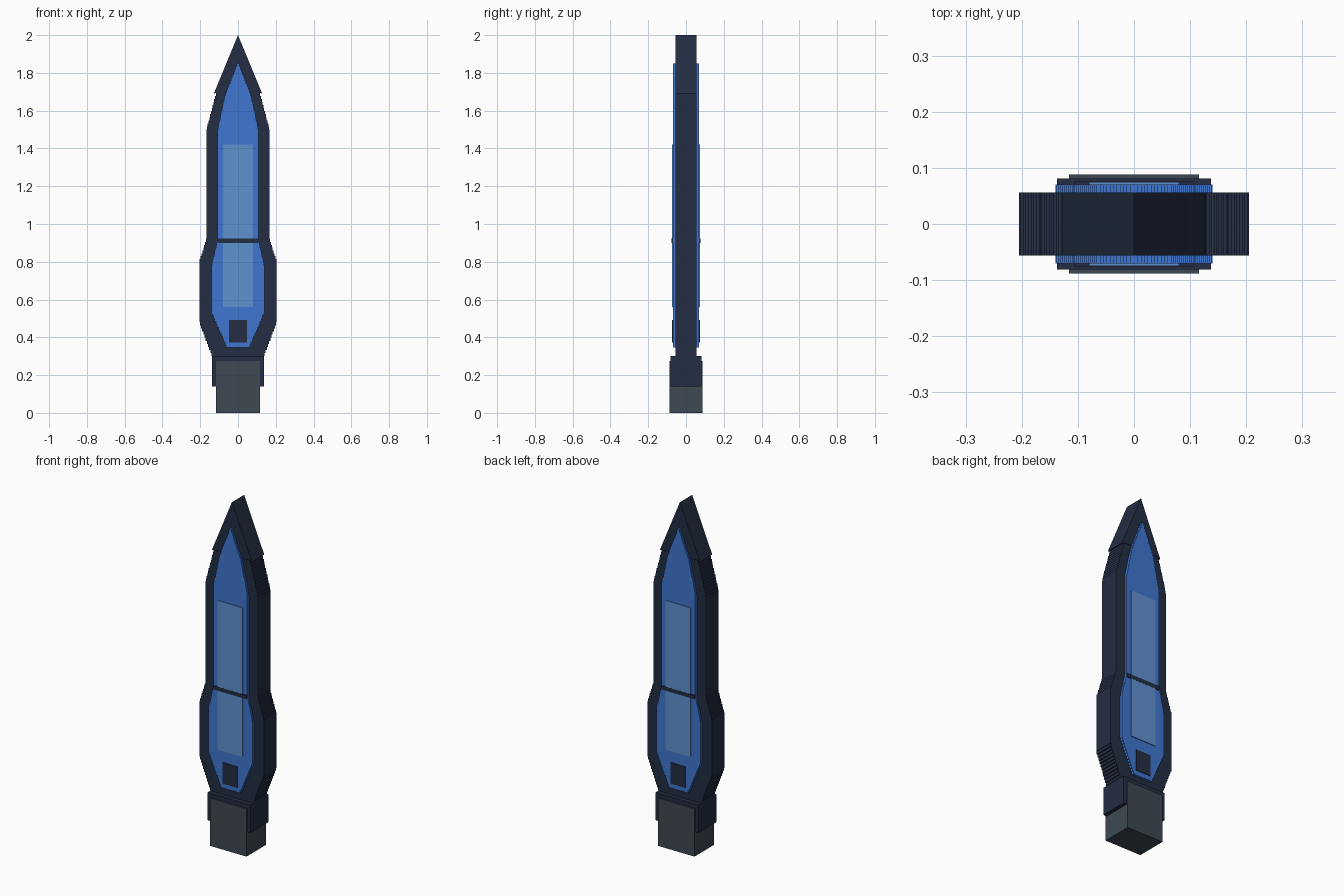
import bpy
import bmesh

cube = bpy.data.objects.get("Cube")
if cube:
    bpy.data.objects.remove(cube, do_unlink=True)


def material(name, rgb):
    """Flat material from 0-255 display values."""
    linear = [((c / 255 + 0.055) / 1.055) ** 2.4 for c in rgb] + [1.0]
    mat = bpy.data.materials.new(name)
    mat.use_nodes = True
    mat.diffuse_color = linear
    mat.node_tree.nodes["Principled BSDF"].inputs["Base Color"].default_value = linear
    return mat


navy = material("dark navy", (35, 45, 66))
blue = material("bright blue", (62, 118, 208))
pale = material("pale blue", (96, 146, 208))
grey = material("slate grey", (62, 72, 82))

STEP = 0.016


def stepped(points):
    """Turn the sloping parts of a half-width/height profile into fine steps."""
    result = []
    for (x0, z0), (x1, z1) in zip(points, points[1:]):
        count = 1 if x0 == x1 else max(1, round(abs(z1 - z0) / STEP))
        for i in range(count):
            x = x0 + (x1 - x0) * (i + 0.5) / count
            for k in (i, i + 1):
                result.append((x, z0 + (z1 - z0) * k / count))
    return result


def slab(name, half, y0, y1, mat):
    """Mirror a half profile in x and extrude it from y0 to y1."""
    outline = half + [(-x, z) for x, z in reversed(half) if x > 0]
    bm = bmesh.new()
    face = bm.faces.new([bm.verts.new((x, y0, z)) for x, z in outline])
    grown = bmesh.ops.extrude_face_region(bm, geom=[face])["geom"]
    moved = [v for v in grown if isinstance(v, bmesh.types.BMVert)]
    bmesh.ops.translate(bm, verts=moved, vec=(0, y1 - y0, 0))
    bmesh.ops.remove_doubles(bm, verts=bm.verts, dist=1e-5)
    bmesh.ops.recalc_face_normals(bm, faces=bm.faces)
    mesh = bpy.data.meshes.new(name)
    bm.to_mesh(mesh)
    bm.free()
    mesh.materials.append(mat)
    obj = bpy.data.objects.new(name, mesh)
    bpy.context.collection.objects.link(obj)
    return obj


def rect(half_width, z0, z1):
    return [(half_width, z1), (half_width, z0)]


# Main casing and its pointed tip
casing = [(0.115, 1.695), (0.167, 1.5), (0.167, 0.92), (0.205, 0.8),
          (0.205, 0.48), (0.137, 0.3)]
slab("casing", stepped(casing), -0.056, 0.056, navy)
slab("tip", [(0, 2.0), (0.128, 1.69), (0.11, 1.697)], -0.056, 0.056, navy)

# Collar and plug at the bottom
slab("collar", rect(0.137, 0.14, 0.3), -0.081, 0.081, navy)
slab("plug", rect(0.116, 0, 0.275), -0.088, 0.088, grey)

# Inlays repeated on the front and the back
inlay = [(0.004, 1.85), (0.07, 1.68), (0.108, 1.5), (0.108, 0.92),
         (0.14, 0.78), (0.14, 0.53), (0.06, 0.345)]
for side, s in (("front", -1), ("back", 1)):
    slab(side + "_inlay", stepped(inlay), s * 0.05, s * 0.07, blue)
    slab(side + "_window", rect(0.08, 0.56, 1.42), s * 0.068, s * 0.0745, pale)
    slab(side + "_band", rect(0.106, 0.9, 0.922), s * 0.067, s * 0.0755, navy)
    slab(side + "_button", rect(0.047, 0.372, 0.493), s * 0.067, s * 0.0745, navy)
